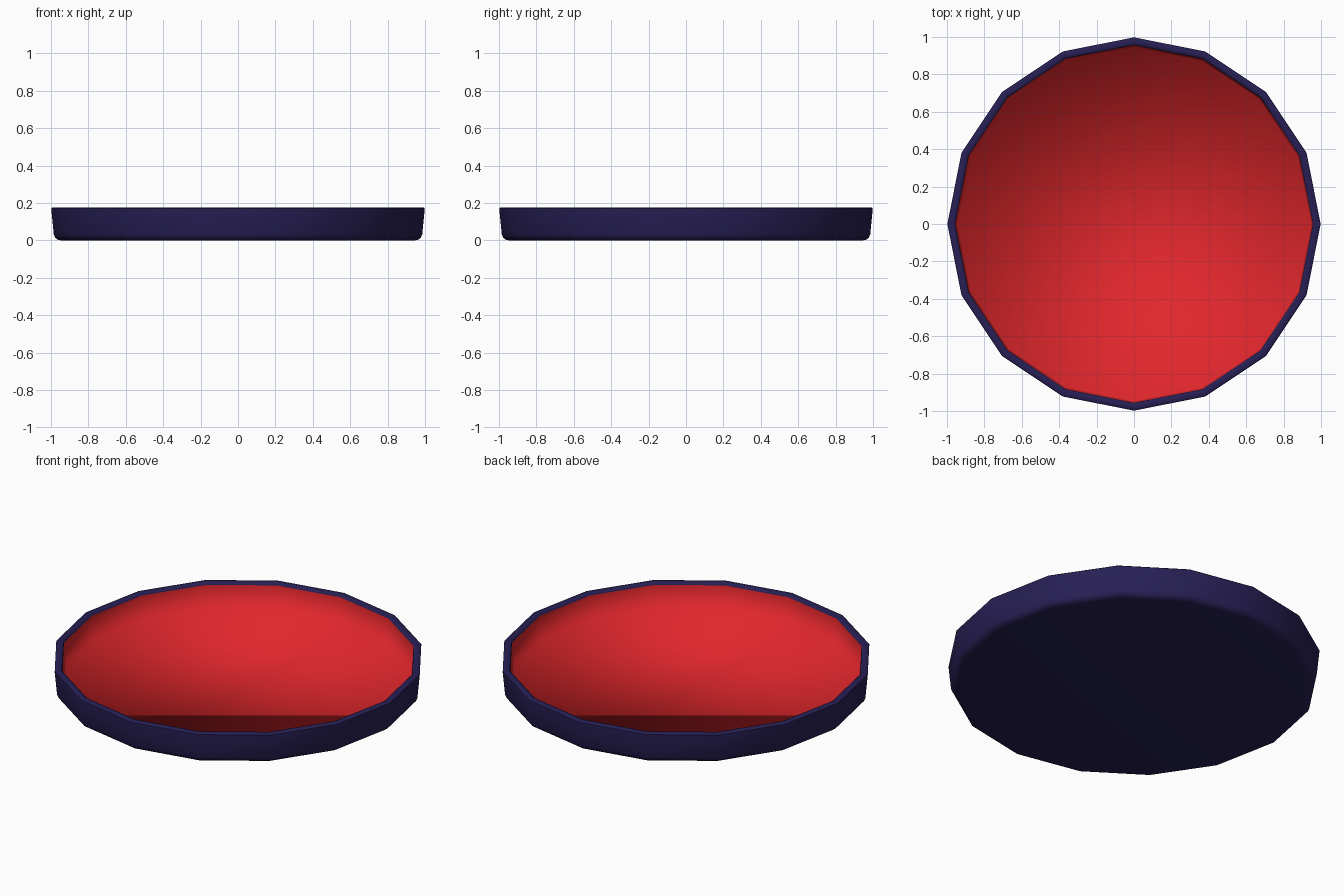
import bpy, bmesh
from math import cos, sin, pi

if "Cube" in bpy.data.objects:
    bpy.data.objects.remove(bpy.data.objects["Cube"])

SIDES = 16


def lathe(name, profile, color, cap_first=False, cap_last=False, flip=False):
    """Spin an (r, z) profile into a 16-sided shell, optionally capped."""
    bm = bmesh.new()
    rings = [[bm.verts.new((r * cos(2 * pi * i / SIDES), r * sin(2 * pi * i / SIDES), z))
              for i in range(SIDES)] for r, z in profile]
    for a, b in zip(rings, rings[1:]):
        for i in range(SIDES):
            j = (i + 1) % SIDES
            bm.faces.new((a[i], a[j], b[j], b[i]))
    if cap_first:
        bm.faces.new(rings[0][::-1])
    if cap_last:
        bm.faces.new(rings[-1])
    for f in bm.faces:
        f.smooth = True
    me = bpy.data.meshes.new(name)
    bm.to_mesh(me)
    bm.free()
    ob = bpy.data.objects.new(name, me)
    bpy.context.collection.objects.link(ob)
    mat = bpy.data.materials.new(name + "_color")
    mat.diffuse_color = color
    mat.use_nodes = True
    mat.node_tree.nodes["Principled BSDF"].inputs["Base Color"].default_value = mat.diffuse_color
    me.materials.append(mat)
    return ob


# Outer shell: flat base, rounded foot, slightly flared wall, softened rim
tray = lathe("tray_shell", [
    (0.945, 0.0), (0.963, 0.004), (0.977, 0.014), (0.985, 0.032),
    (0.998, 0.165), (0.998, 0.172), (0.992, 0.177),
    (0.965, 0.177), (0.958, 0.172), (0.956, 0.165)],
    (0.02, 0.014, 0.09, 1), cap_first=True)
bpy.context.view_layer.objects.active = tray
tray.select_set(True)
bpy.ops.object.shade_smooth_by_angle(angle=0.8)

# Red lining: inner wall and floor, smooth throughout
lathe("tray_lining", [(0.956, 0.165), (0.944, 0.03)],
      (0.75, 0.02, 0.025, 1), cap_last=True)
